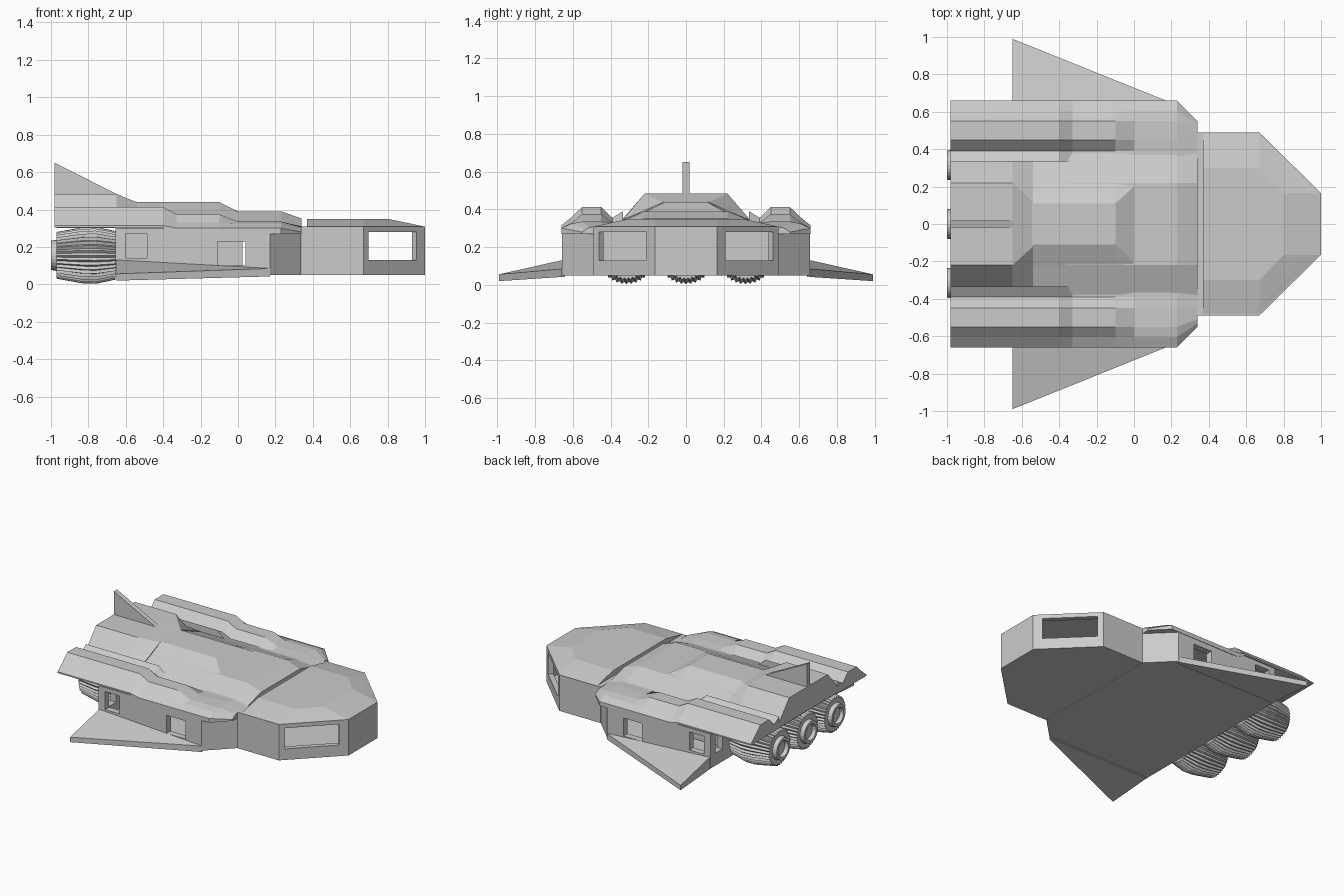
import bpy, bmesh, math
from mathutils import Vector, Matrix

if "Cube" in bpy.data.objects:
    bpy.data.objects.remove(bpy.data.objects["Cube"])

mat = bpy.data.materials.new("hull_grey")
mat.diffuse_color = (0.6, 0.6, 0.6, 1)
mat.use_nodes = True
mat.node_tree.nodes["Principled BSDF"].inputs["Base Color"].default_value = mat.diffuse_color


def finish(name, bm):
    bmesh.ops.recalc_face_normals(bm, faces=bm.faces)
    me = bpy.data.meshes.new(name)
    bm.to_mesh(me)
    bm.free()
    me.materials.append(mat)
    ob = bpy.data.objects.new(name, me)
    bpy.context.collection.objects.link(ob)
    return ob


def loft(name, rings, closed=False):
    """Bridge equal-length rings; cap both ends, or join last to first."""
    bm = bmesh.new()
    rows = [[bm.verts.new(p) for p in r] for r in rings]
    pairs = list(zip(rows, rows[1:])) + ([(rows[-1], rows[0])] if closed else [])
    for a, b in pairs:
        for i in range(len(a)):
            j = (i + 1) % len(a)
            bm.faces.new((a[i], a[j], b[j], b[i]))
    if not closed:
        bm.faces.new(rows[0])
        bm.faces.new(rows[-1])
    return finish(name, bm)


def mirror_outline(half, z):
    """Plan outline symmetric in y."""
    return [(x, y, z) for x, y in half] + [(x, -y, z) for x, y in reversed(half)]


def prism(name, half, z0, z1):
    return loft(name, [mirror_outline(half, z0), mirror_outline(half, z1)])


def box(name, loc, size, rot=0):
    bm = bmesh.new()
    bmesh.ops.create_cube(bm, size=1, matrix=Matrix.Translation(loc) @ Matrix.Rotation(rot, 4, 'Z')
                          @ Matrix.Diagonal((*size, 1)))
    return finish(name, bm)


def cut(target, cutter):
    mod = target.modifiers.new("cut", 'BOOLEAN')
    mod.operation, mod.solver, mod.object = 'DIFFERENCE', 'EXACT', cutter
    bpy.context.view_layer.objects.active = target
    bpy.ops.object.modifier_apply(modifier=mod.name)
    bpy.data.objects.remove(cutter)


# hollow main hull with side and rear windows
hull = prism("main_hull", [(-.655, .657), (.17, .657), (.338, .49)], .05, .30)
cut(hull, prism("hull_cavity", [(-.61, .61), (.15, .61), (.29, .47)], .08, .28))
for s in (1, -1):
    cut(hull, box("window_cutter", (-.545, s * .64, .205), (.115, .12, .13)))
    cut(hull, box("window_cutter", (-.035, s * .64, .165), (.15, .12, .13)))
    cut(hull, box("window_cutter", (-.64, s * .56, .205), (.12, .08, .13)))
box("inner_room", (-.29, 0, .18), (.63, .8, .19))

# hollow nose cabin with two diagonal windows
cabin = prism("nose_cabin", [(.339, .49), (.67, .49), (1, .165)], .05, .31)
cut(cabin, prism("cabin_cavity", [(.37, .455), (.655, .455), (.965, .15)], .08, .295))
for s in (1, -1):
    cut(cabin, box("window_cutter", (.827, s * .335, .205), (.36, .16, .15), -s * math.pi / 4))

# cabin roof
loft("cabin_roof", [mirror_outline(h, z) for h, z in (
    ([(.37, .49), (.67, .49), (1, .165)], .308),
    ([(.37, .44), (.67, .44), (.945, .165)], .32),
    ([(.37, .30), (.67, .30), (.80, .165)], .35))])


def ridge(name, stations):
    """Centre roof ridge: x, bottom z, base half width and z, top half width and z."""
    return loft(name, [[(x, wb, z0), (x, wb, zb), (x, wt, zt), (x, -wt, zt), (x, -wb, zb), (x, -wb, z0)]
                       for x, z0, wb, zb, wt, zt in stations])


ridge("centre_roof", [(-.97, .30, .38, .325, .22, .388), (.23, .30, .38, .325, .22, .39),
                      (.34, .27, .38, .31, .22, .352)])
ridge("middle_hump", [(-.97, .34, .22, .388, .11, .44), (-.10, .34, .22, .388, .11, .44),
                      (0, .34, .22, .386, .20, .389)])
ridge("rear_hump", [(-.98, .31, .335, .35, .22, .483), (-.65, .31, .335, .35, .22, .483),
                    (-.54, .31, .335, .345, .12, .438)])

# side roof pods: same section, stepped down towards the nose
REAR = [(.66, .305), (.66, .315), (.605, .36), (.55, .413), (.45, .413), (.39, .355), (.335, .39), (.335, .305)]
MID = [(.66, .27), (.66, .30), (.605, .33), (.55, .375), (.45, .375), (.39, .325), (.335, .33), (.335, .27)]
FRONT = [(.66, .27), (.66, .30), (.605, .325), (.55, .335), (.45, .335), (.39, .33), (.335, .33), (.335, .27)]
TIP = [(.55, .27), (.55, .28), (.53, .295), (.51, .305), (.45, .308), (.39, .31), (.335, .31), (.335, .27)]
PODS = [(-.98, REAR), (-.40, REAR), (-.33, MID), (-.10, MID), (0, FRONT), (.23, FRONT), (.34, TIP)]
for s, side in ((1, "left"), (-1, "right")):
    loft(side + "_roof_pod", [[(x, s * y, z) for y, z in sec] for x, sec in PODS])
    # swept wing tapering to the front
    loft(side + "_wing", [
        [(-.65, s * .64, .045), (-.65, s * .64, .134), (.17, s * .64, .086), (.17, s * .64, .042)],
        [(-.65, s * .66, .045), (-.65, s * .66, .13), (.17, s * .66, .085), (.17, s * .66, .042)],
        [(-.65, s * .99, .02), (-.65, s * .99, .056), (-.645, s * .988, .056), (-.645, s * .988, .02)]])

# tail fin
loft("tail_fin", [[(-.98, y, .47), (-.98, y, .65), (-.65, y, .483), (-.65, y, .47)] for y in (-.018, .018)])


def circle(x, y, r, n, depth=0):
    """Ring around the x axis; every second point is pulled in by depth."""
    return [(x, y + (r - depth * (i % 2)) * math.cos(2 * math.pi * i / n),
             .155 + (r - depth * (i % 2)) * math.sin(2 * math.pi * i / n)) for i in range(n)]


# three ribbed engines with hollow nozzles
for k, y in enumerate((-.315, 0, .315)):
    loft(f"engine_{k}", [circle(x, y, r, 72, .012) for x, r in
                         ((-.655, .13), (-.76, .152), (-.83, .15), (-.97, .125))])
    loft(f"engine_nozzle_{k}", [circle(x, y, r, 24) for x, r in
                                ((-.96, .085), (-1.0, .078), (-1.0, .058), (-.975, .05))])
